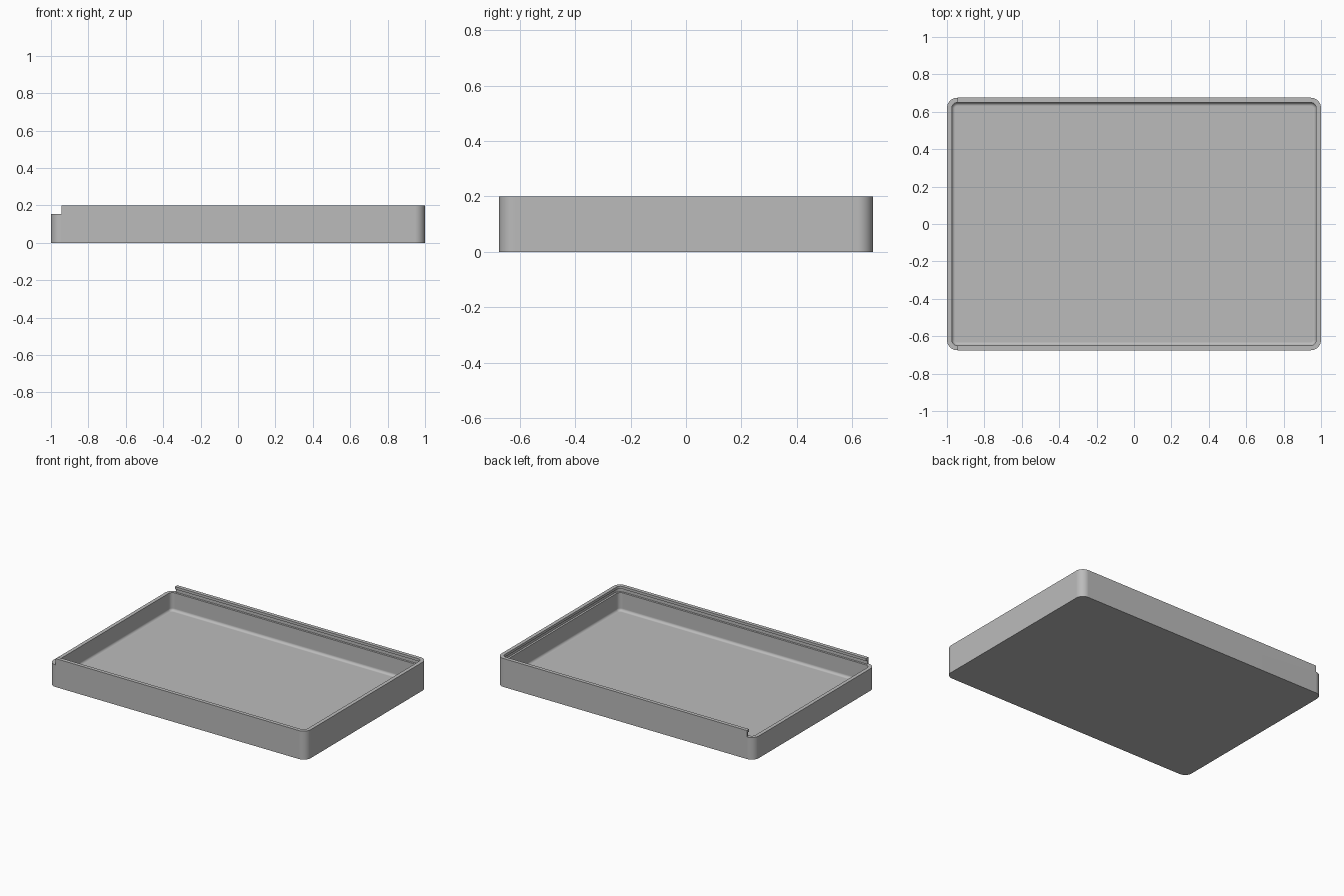
import bpy, bmesh
from math import sin, cos, pi

old = bpy.data.objects.get("Cube")
if old:
    bpy.data.objects.remove(old, do_unlink=True)

HALF_X, HALF_Y, HEIGHT = 1.0, 0.675, 0.2
RADIUS, STEPS = 0.055, 10
WALL, GROOVE = 0.026, 0.012
FLOOR, FILLET = 0.028, 0.018
LEDGE, LIP = 0.155, 0.182

grey = bpy.data.materials.new("plain grey")
grey.use_nodes = True
grey.diffuse_color = (0.5, 0.5, 0.5, 1)
grey.node_tree.nodes["Principled BSDF"].inputs["Base Color"].default_value = (0.5, 0.5, 0.5, 1)


def rounded_ring(bm, inset, z):
    """Rounded rectangle, offset inwards from the outer wall."""
    r = RADIUS - inset
    ring = []
    for corner, (sx, sy) in enumerate([(1, 1), (-1, 1), (-1, -1), (1, -1)]):
        for i in range(STEPS + 1):
            a = (corner + i / STEPS) * pi / 2
            ring.append(bm.verts.new((sx * (HALF_X - RADIUS) + r * cos(a),
                                      sy * (HALF_Y - RADIUS) + r * sin(a), z)))
    return ring


# Wall section: outside, rim, lid groove, inner wall, floor fillet
section = [(0, 0), (0, HEIGHT), (WALL, HEIGHT), (WALL, LIP),
           (GROOVE, LIP), (GROOVE, LEDGE), (WALL, LEDGE)]
for i in range(7):
    a = i / 6 * pi / 2
    section.append((WALL + FILLET * (1 - cos(a)), FLOOR + FILLET * (1 - sin(a))))

bm = bmesh.new()
rings = [rounded_ring(bm, inset, z) for inset, z in section]
for lower, upper in zip(rings, rings[1:]):
    for i in range(len(lower)):
        j = (i + 1) % len(lower)
        bm.faces.new((lower[i], lower[j], upper[j], upper[i]))
bm.faces.new(rings[0][::-1])
bm.faces.new(rings[-1])
bmesh.ops.recalc_face_normals(bm, faces=bm.faces)
mesh = bpy.data.meshes.new("tray")
bm.to_mesh(mesh)
bm.free()
mesh.materials.append(grey)
tray = bpy.data.objects.new("tray", mesh)
bpy.context.collection.objects.link(tray)

# Lowered end wall, where the lid slides in
bpy.ops.mesh.primitive_cube_add(size=1, location=(-1.045, 0, LEDGE + 0.1))
cutter = bpy.context.object
cutter.name = "lid_entry_cutter"
cutter.scale = (0.2, 2, 0.2)
cutter.hide_render = True
cutter.data.materials.append(grey)
cut = tray.modifiers.new("lid entry", 'BOOLEAN')
cut.operation = 'DIFFERENCE'
cut.solver = 'EXACT'
cut.object = cutter

bpy.ops.object.select_all(action='DESELECT')
tray.select_set(True)
bpy.context.view_layer.objects.active = tray
bpy.ops.object.modifier_apply(modifier=cut.name)
bpy.data.objects.remove(cutter, do_unlink=True)

# Smooth corners, flat walls and floor
bpy.ops.object.shade_smooth_by_angle(angle=0.52)
weighted = tray.modifiers.new("flat walls", 'WEIGHTED_NORMAL')
weighted.keep_sharp = True
